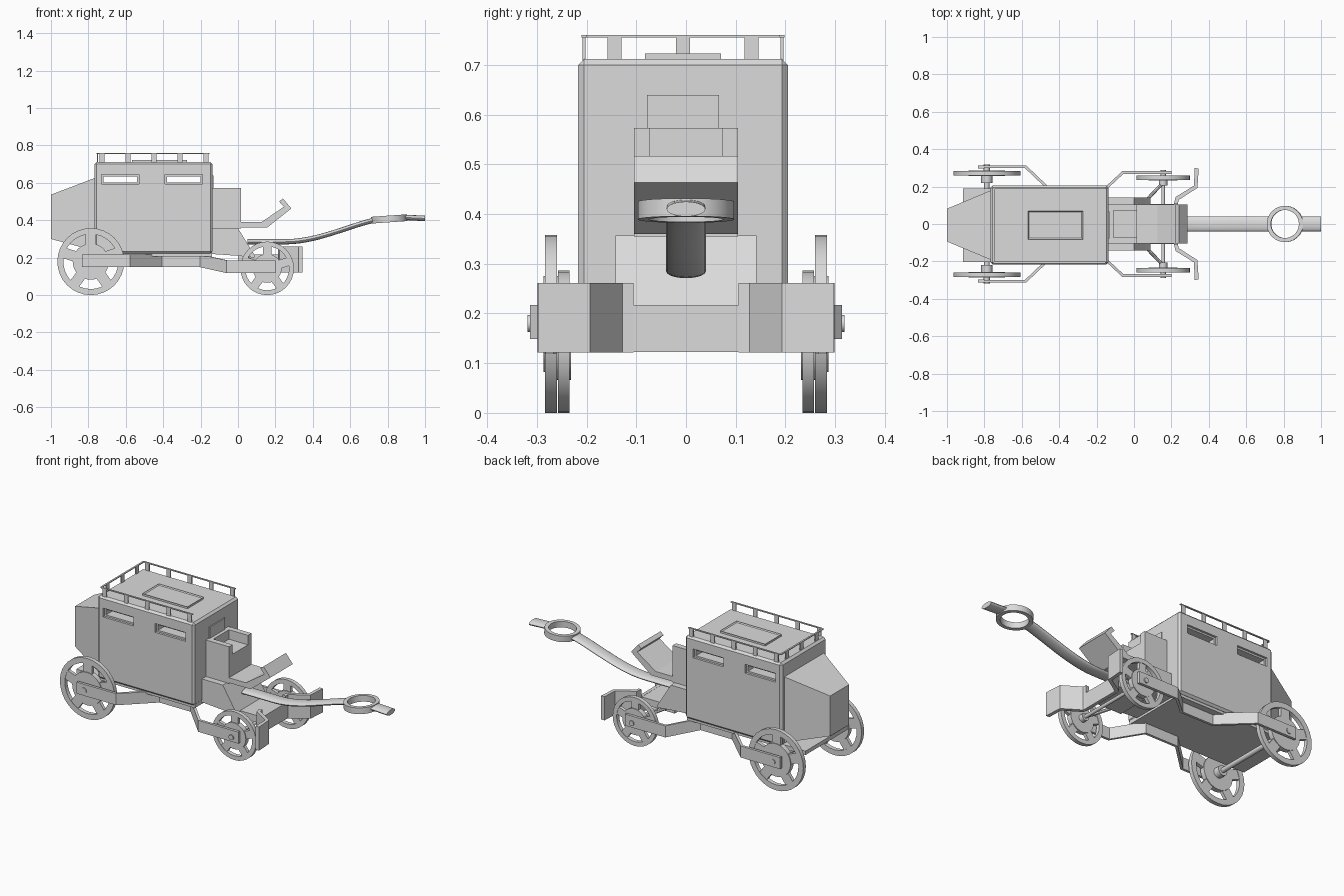
import bpy, bmesh, math
from mathutils import Vector, Matrix

if "Cube" in bpy.data.objects:
    bpy.data.objects.remove(bpy.data.objects["Cube"])

grey = bpy.data.materials.new("plain_grey")
grey.use_nodes = True
COLOUR = (0.71, 0.71, 0.71, 1)
grey.diffuse_color = COLOUR
grey.node_tree.nodes["Principled BSDF"].inputs["Base Color"].default_value = COLOUR
YC = -0.006  # middle of the coach body


def finish(bm, name, smooth=False):
    bmesh.ops.recalc_face_normals(bm, faces=bm.faces)
    me = bpy.data.meshes.new(name)
    bm.to_mesh(me)
    bm.free()
    me.materials.append(grey)
    ob = bpy.data.objects.new(name, me)
    bpy.context.collection.objects.link(ob)
    if smooth:
        bpy.ops.object.select_all(action="DESELECT")
        ob.select_set(True)
        bpy.context.view_layer.objects.active = ob
        bpy.ops.object.shade_smooth_by_angle(angle=math.radians(35))
    return ob


def add_box(bm, x, y, z, turn=None):
    size = Vector((x[1] - x[0], y[1] - y[0], z[1] - z[0]))
    mid = Vector((sum(x), sum(y), sum(z))) / 2
    m = Matrix.Translation(mid) @ Matrix.Diagonal(size).to_4x4()
    bmesh.ops.create_cube(bm, size=1, matrix=turn @ m if turn else m)


def box(name, x, y, z, bevel=0):
    bm = bmesh.new()
    add_box(bm, x, y, z)
    if bevel:
        bmesh.ops.bevel(bm, geom=bm.edges[:], offset=bevel, segments=1, affect="EDGES")
    return finish(bm, name)


def prism(name, profile, half, yc=YC):
    """Side profile in x and z, pushed across the width."""
    bm = bmesh.new()
    f = bm.faces.new([bm.verts.new((x, yc - half, z)) for x, z in profile])
    new = bmesh.ops.extrude_face_region(bm, geom=[f])["geom"]
    bmesh.ops.translate(bm, vec=(0, 2 * half, 0),
                        verts=[v for v in new if isinstance(v, bmesh.types.BMVert)])
    return finish(bm, name)


def loft(bm, rings, closed=False):
    """Skin a row of equal point loops, capping the ends if open."""
    rows = [[bm.verts.new(p) for p in r] for r in rings]
    n = len(rows[0])
    pairs = list(zip(rows, rows[1:])) + ([(rows[-1], rows[0])] if closed else [])
    for a, b in pairs:
        for i in range(n):
            j = (i + 1) % n
            bm.faces.new((a[i], a[j], b[j], b[i]))
    if not closed:
        bm.faces.new(rows[0])
        bm.faces.new(rows[-1])


def ribbon(name, path, height, thick):
    """Upright strap following a path of x, y, z middle points."""
    pts = [Vector(p) for p in path]
    rings = []
    for i, p in enumerate(pts):
        d = pts[min(i + 1, len(pts) - 1)] - pts[max(i - 1, 0)]
        side = Vector((-d.y, d.x, 0)).normalized() * thick / 2
        up = Vector((0, 0, height / 2))
        rings.append([p + side + up, p - side + up, p - side - up, p + side - up])
    bm = bmesh.new()
    loft(bm, rings)
    return finish(bm, name)


def rod(name, a, b, r, sides=16):
    a, b = Vector(a), Vector(b)
    bm = bmesh.new()
    turn = (b - a).to_track_quat("Z", "Y").to_matrix().to_4x4()
    bmesh.ops.create_cone(bm, cap_ends=True, segments=sides, radius1=r, radius2=r,
                          depth=(b - a).length, matrix=Matrix.Translation((a + b) / 2) @ turn)
    return finish(bm, name, True)


def add_ring(bm, inner, outer, half, m, n=32):
    rings = []
    for i in range(n):
        a = math.tau * i / n
        rings.append([m @ Vector((r * math.cos(a), r * math.sin(a), h)) for r, h in
                      ((inner, -half), (outer, -half), (outer, half), (inner, half))])
    loft(bm, rings, True)


def wheel(name, x, y, r, half):
    place = Matrix.Translation((x, y, r)) @ Matrix.Rotation(math.pi / 2, 4, "X")
    bm = bmesh.new()
    add_ring(bm, r * 0.82, r, half, place)
    bmesh.ops.create_cone(bm, cap_ends=True, segments=32, radius1=r * 0.54,
                          radius2=r * 0.54, depth=half * 2.4, matrix=place)
    for k in range(5):
        add_box(bm, (r * 0.5, r * 0.85), (-r * 0.16, r * 0.16), (-half * 0.8, half * 0.8),
                place @ Matrix.Rotation(math.tau * k / 5 + math.pi / 2, 4, "Z"))
    finish(bm, name, True)


# Cabin with framed window slots running right through
cabin = box("cabin", (-0.768, -0.136), (YC - 0.211, YC + 0.211), (0.222, 0.712), 0.012)
bm = bmesh.new()
for x in (-0.73, -0.39):
    for s in (-1, 1):
        ys = sorted((YC + s * 0.198, YC + s * 0.25))
        add_box(bm, (x, x + 0.2), ys, (0.593, 0.645))
    add_box(bm, (x + 0.01, x + 0.19), (YC - 0.24, YC + 0.24), (0.603, 0.635))
cutter = finish(bm, "window_cutter")
cutter.hide_render = True
cut = cabin.modifiers.new("windows", "BOOLEAN")
cut.object, cut.solver, cut.use_self = cutter, "EXACT", True
bpy.context.view_layer.objects.active = cabin
cabin.select_set(True)
bpy.ops.object.modifier_apply(modifier="windows")
bpy.data.objects.remove(cutter)

# Roof hatch with a raised rim, and front panel
bm = bmesh.new()
add_box(bm, (-0.567, -0.273), (YC - 0.076, YC + 0.076), (0.7, 0.723))
bm.normal_update()
top = [f for f in bm.faces if f.normal.z > 0.9]
bmesh.ops.inset_region(bm, faces=top, thickness=0.009)
bmesh.ops.translate(bm, vec=(0, 0, -0.005), verts=top[0].verts)
finish(bm, "roof_hatch")
box("front_panel", (-0.15, -0.13), (YC - 0.072, YC + 0.072), (0.5, 0.64))

# Roof rail on the two long sides and the rear
bm = bmesh.new()
xr, xf, yr = -0.752, -0.152, 0.199
for s in (-1, 1):
    y = YC + s * yr
    add_box(bm, (xr, xf), (y - 0.005, y + 0.005), (0.755, 0.76))
    for i in range(5):
        x = -0.727 + i * 0.139
        add_box(bm, (x - 0.013, x + 0.013), (y - 0.003, y + 0.003), (0.7, 0.757))
add_box(bm, (xr - 0.005, xr + 0.005), (YC - yr, YC + yr), (0.755, 0.76))
for i in (-1, 0, 1):
    y = YC + i * 0.138
    add_box(bm, (xr - 0.003, xr + 0.003), (y - 0.014, y + 0.014), (0.7, 0.757))
finish(bm, "roof_rail")

# Tapered rear boot and the floor board
bm = bmesh.new()
loft(bm, [[(x, YC + s * w, z) for s, z in ((-1, lo), (1, lo), (1, hi), (-1, hi))]
          for x, w, lo, hi in ((-1.0, 0.088, 0.3, 0.537), (-0.76, 0.188, 0.235, 0.628))])
finish(bm, "rear_boot")
box("floor_board", (-0.915, -0.14), (YC - 0.197, YC + 0.197), (0.207, 0.23))

# Driver's base, seat with back and arms, and footboard
prism("driver_base", [(-0.145, 0.22), (-0.145, 0.357), (0, 0.357), (0.06, 0.26),
                      (0.088, 0.216), (0.088, 0.2), (0, 0.21)], 0.142, 0)
box("front_base", (0, 0.22), (-0.106, 0.106), (0.175, 0.216))
box("seat", (-0.145, 0.015), (-0.105, 0.105), (0.355, 0.517))
box("seat_back", (-0.145, -0.11), (-0.105, 0.105), (0.5, 0.573))
for s, side in ((1, "left"), (-1, "right")):
    box("seat_arm_" + side, (-0.145, 0.015), sorted((s * 0.072, s * 0.105)), (0.51, 0.573))
prism("footboard", [(0.01, 0.36), (0.155, 0.36), (0.25, 0.435), (0.285, 0.463), (0.24, 0.517),
                    (0.22, 0.5), (0.245, 0.472), (0.125, 0.39), (0.01, 0.39)], 0.105, 0)

# Front bumper
box("bumper_middle", (0.215, 0.235), (-0.116, 0.116), (0.122, 0.217))
for s, side in ((1, "left"), (-1, "right")):
    ribbon("bumper_" + side, [(0.225, s * 0.108, 0.191), (0.23, s * 0.136, 0.191),
                              (0.33, s * 0.199, 0.191), (0.335, s * 0.298, 0.191)], 0.14, 0.022)

# Wheels, side arms, axle caps and steering rods
for s, side in ((1, "left"), (-1, "right")):
    wheel("rear_wheel_" + side, -0.787, s * 0.272, 0.179, 0.012)
    wheel("front_wheel_" + side, 0.156, s * 0.246, 0.143, 0.012)
    ribbon("side_arm_" + side, [(-0.835, s * 0.306, 0.183), (-0.58, s * 0.306, 0.183),
                                (-0.41, s * 0.145, 0.183), (-0.2, s * 0.145, 0.183),
                                (-0.06, s * 0.275, 0.152), (0.2, s * 0.275, 0.152)], 0.068, 0.016)
    rod("rear_cap_" + side, (-0.787, s * 0.25, 0.18), (-0.787, s * 0.319, 0.18), 0.017)
    rod("front_cap_" + side, (0.156, s * 0.23, 0.145), (0.156, s * 0.29, 0.145), 0.015)
    rod("rear_hub_" + side, (-0.787, s * 0.22, 0.18), (-0.787, s * 0.265, 0.18), 0.03)
    rod("front_hub_" + side, (0.156, s * 0.205, 0.145), (0.156, s * 0.24, 0.145), 0.022)
    rod("steering_rod_" + side, (0.04, s * 0.1, 0.2), (0.15, s * 0.215, 0.15), 0.009, 8)
rod("rear_axle", (-0.787, -0.28, 0.18), (-0.787, 0.28, 0.18), 0.014)
rod("front_axle", (0.156, -0.25, 0.145), (0.156, 0.25, 0.145), 0.01)


# Curved draw pole with an oval section, its ring and its tip
def oval(x, z, w, h):
    return [(x, w * math.cos(math.tau * i / 20), z + h * math.sin(math.tau * i / 20))
            for i in range(20)]


def pole_height(x):
    t = min(max((x - 0.25) / 0.5, 0), 1)
    return 0.285 + 0.12 * t * t * (3 - 2 * t) ** 0.6


bm = bmesh.new()
loft(bm, [oval(x, pole_height(x), 0.04, 0.014) for x in [0.05 + i * 0.0353 for i in range(20)]])
finish(bm, "draw_pole", True)
bm = bmesh.new()
add_ring(bm, 0.075, 0.097, 0.018,
         Matrix.Translation((0.808, 0, 0.407)) @ Matrix.Rotation(-0.07, 4, "Y"), 40)
finish(bm, "pole_ring", True)
bm = bmesh.new()
loft(bm, [oval(0.895, 0.415, 0.039, 0.014), oval(1.0, 0.41, 0.039, 0.015)])
finish(bm, "pole_tip", True)
